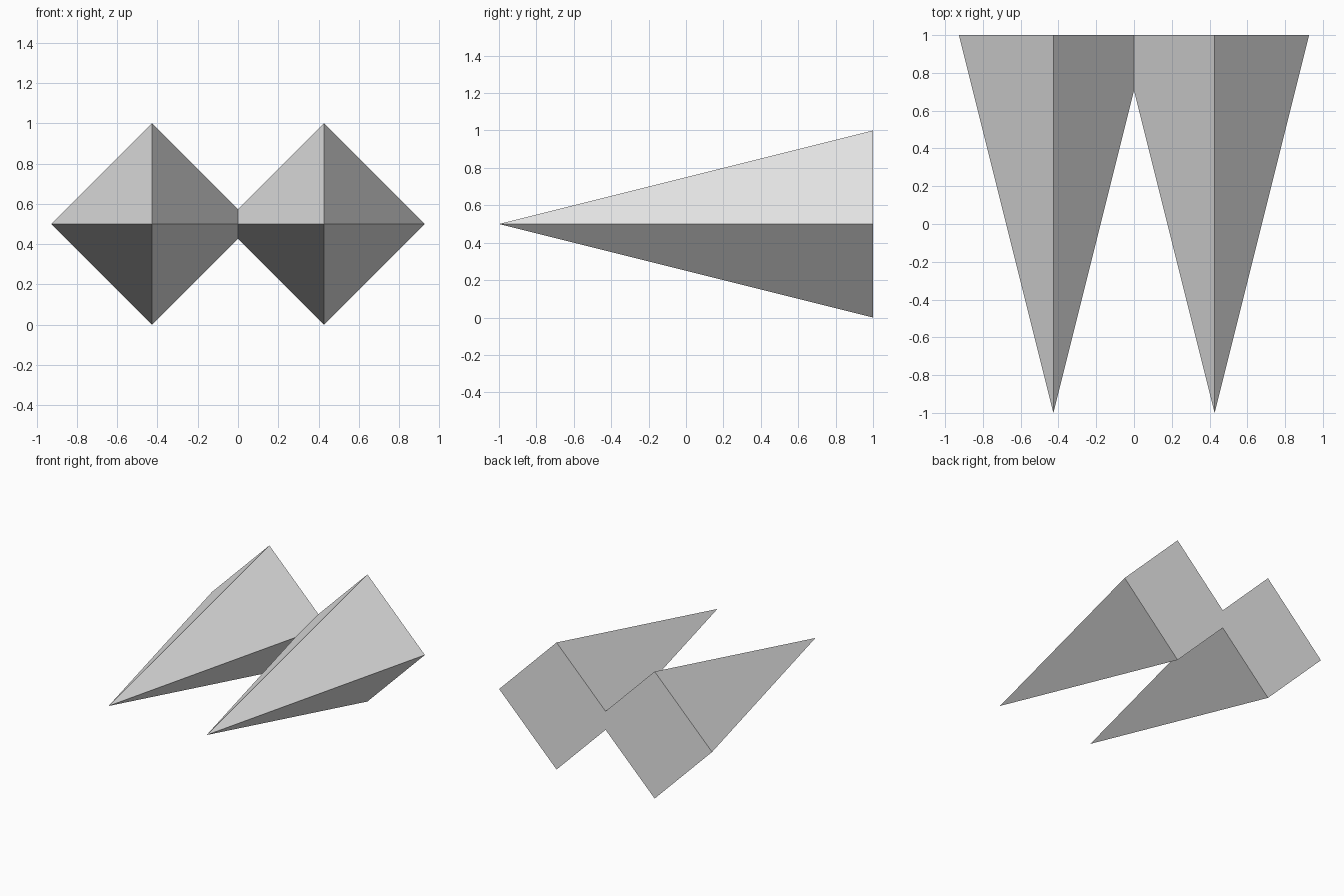
import bpy, bmesh, math
from mathutils import Matrix

if "Cube" in bpy.data.objects:
    bpy.data.objects.remove(bpy.data.objects["Cube"])

SPACING = 0.427   # distance of each spike axis from the middle
RADIUS = 0.5      # centre to corner of the square base
LENGTH = 2.0

grey = bpy.data.materials.new("light_grey")
grey.diffuse_color = (0.8, 0.8, 0.8, 1)
grey.use_nodes = True
grey.node_tree.nodes["Principled BSDF"].inputs["Base Color"].default_value = grey.diffuse_color

# Square spike: tip towards the front, corners up, down, left and right
bm = bmesh.new()
place = Matrix.Translation((SPACING, 0, 0.5)) @ Matrix.Rotation(math.radians(90), 4, 'X')
bmesh.ops.create_cone(bm, cap_ends=True, segments=4, radius1=RADIUS, radius2=0,
                      depth=LENGTH, matrix=place)
bmesh.ops.remove_doubles(bm, verts=bm.verts, dist=1e-4)

# Trim the inner corner where the two spikes meet
bmesh.ops.bisect_plane(bm, geom=bm.verts[:] + bm.edges[:] + bm.faces[:],
                       plane_co=(0, 0, 0), plane_no=(1, 0, 0), clear_inner=True)
bmesh.ops.recalc_face_normals(bm, faces=bm.faces)
mesh = bpy.data.meshes.new("twin_spikes")
bm.to_mesh(mesh)
bm.free()
mesh.materials.append(grey)

# Second spike by mirroring, welded along the seam
spikes = bpy.data.objects.new("twin_spikes", mesh)
bpy.context.collection.objects.link(spikes)
mirror = spikes.modifiers.new("mirror", 'MIRROR')
mirror.use_axis = (True, False, False)
mirror.use_clip = True
